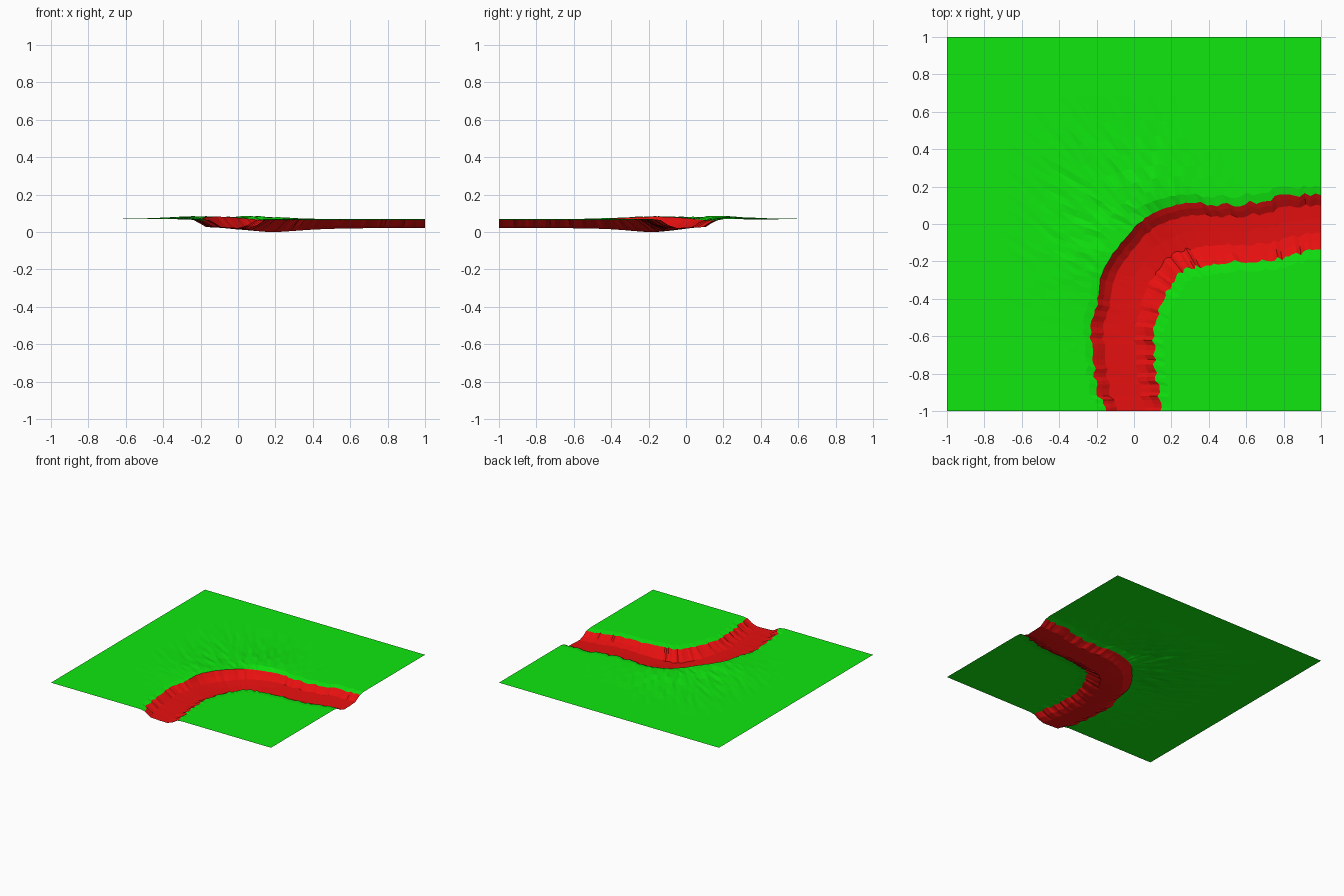
import bpy, bmesh, math, random
from mathutils import Vector

random.seed(4)
cube = bpy.data.objects.get("Cube")
if cube:
    bpy.data.objects.remove(cube)


def make_material(name, colour):
    m = bpy.data.materials.new(name)
    m.use_nodes = True
    m.diffuse_color = colour
    m.node_tree.nodes["Principled BSDF"].inputs["Base Color"].default_value = colour
    return m


grass = make_material("grass_green", (0.005, 0.8, 0.005, 1))
bed = make_material("channel_red", (0.8, 0.005, 0.005, 1))

GROUND = 0.07
STEPS = 6

# Banks of the curved channel, paired point by point
outer_pts = [(-.15, -1), (-.2, -.88), (-.21, -.75), (-.225, -.58), (-.195, -.4), (-.16, -.24),
             (-.05, -.08), (.06, .03), (.18, .09), (.33, .115), (.5, .1), (.68, .125), (.83, .15), (1, .155)]
inner_pts = [(.14, -1), (.13, -.88), (.11, -.75), (.105, -.6), (.125, -.48), (.165, -.38), (.21, -.31),
             (.27, -.25), (.35, -.225), (.47, -.205), (.62, -.205), (.75, -.19), (.87, -.16), (1, -.135)]


def resample(points):
    """Smooth curve through the points."""
    p = [Vector(q) for q in points]
    p = [p[0] * 2 - p[1]] + p + [p[-1] * 2 - p[-2]]
    out = []
    for i in range(1, len(p) - 2):
        a, b, c, d = p[i - 1:i + 3]
        for k in range(STEPS):
            t = k / STEPS
            out.append(0.5 * (2 * b + (c - a) * t + (2 * a - 5 * b + 4 * c - d) * t ** 2
                              + (3 * b - a - 3 * c + d) * t ** 3))
    return out + [p[-2]]


def bell(x, y, cx, cy, r):
    return math.exp(-((x - cx) ** 2 + (y - cy) ** 2) / r ** 2)


def ground_height(x, y):
    """Gentle lumpy rise on the outside of the bend."""
    rise = bell(x, y, -.2, -.2, .22) + bell(x, y, .08, .16, .2)
    lumps = bell(x, y, -.1, .12, .42) * random.uniform(-.005, .005)
    return GROUND + .013 * min(rise, 1) + lumps


outer, inner = resample(outer_pts), resample(inner_pts)
n = len(outer)

# Ragged banks, calmer on the outside of the bend
for i in range(1, n - 1):
    across = (outer[i] - inner[i]).normalized()
    t = i / (n - 1)
    calm = 0.25 if .3 < t < .7 else 1
    outer[i] = outer[i] + across * random.uniform(-.014, .014) * calm
    inner[i] = inner[i] + across * random.uniform(-.013, .013)


def outer_border(t):
    return Vector((-1, -1 + 4 * t)) if t < .5 else Vector((-3 + 4 * t, 1))


def build(name, rows, material):
    """Skin a list of cross rows into one open sheet."""
    bm = bmesh.new()
    grid = [[bm.verts.new(p) for p in row] for row in rows]
    for r0, r1 in zip(grid, grid[1:]):
        for j in range(len(r0) - 1):
            bm.faces.new((r0[j], r0[j + 1], r1[j + 1], r1[j]))
    bmesh.ops.remove_doubles(bm, verts=bm.verts, dist=1e-5)
    bmesh.ops.triangulate(bm, faces=bm.faces)
    bm.normal_update()
    for f in bm.faces:
        if f.normal.z < 0:
            f.normal_flip()
    mesh = bpy.data.meshes.new(name)
    bm.to_mesh(mesh)
    bm.free()
    mesh.materials.append(material)
    ob = bpy.data.objects.new(name, mesh)
    bpy.context.collection.objects.link(ob)


channel_rows, outer_rows, inner_rows = [], [], []
corner = Vector((1, -1))
for i in range(n):
    t = i / (n - 1)
    o, c = outer[i], inner[i]
    bend = math.exp(-((t - .52) / .16) ** 2)
    lip_o = GROUND - .008 + .02 * math.exp(-((t - .42) / .13) ** 2)
    lip_c = GROUND - .006

    # Channel: steep outer wall, flat floor, softer inner wall
    floor = .021 - .016 * bend
    section = [(0, lip_o), (.09, .048), (.2, .027 - .008 * bend), (.45, floor + .002),
               (.7, floor - .005 * bend), (.86, .036), (1, lip_c)]
    channel_rows.append([(*o.lerp(c, f), z) for f, z in section])

    # Outer ground, fine near the bend and coarse at the border
    target = outer_border(t)
    row = [(*o, lip_o)]
    for f in (.05, .1, .16, .23, .31, .4, .5, .65, 1):
        p = o.lerp(target, f)
        row.append((*p, ground_height(*p) if f < .6 else GROUND))
    outer_rows.append(row)

    # Inner ground runs to the near corner
    row = [(*c, lip_c)]
    for f in (.06, .15, 1):
        row.append((*c.lerp(corner, f), GROUND))
    inner_rows.append(row)

build("channel_bed", channel_rows, bed)
build("outer_ground", outer_rows, grass)
build("inner_ground", inner_rows, grass)
